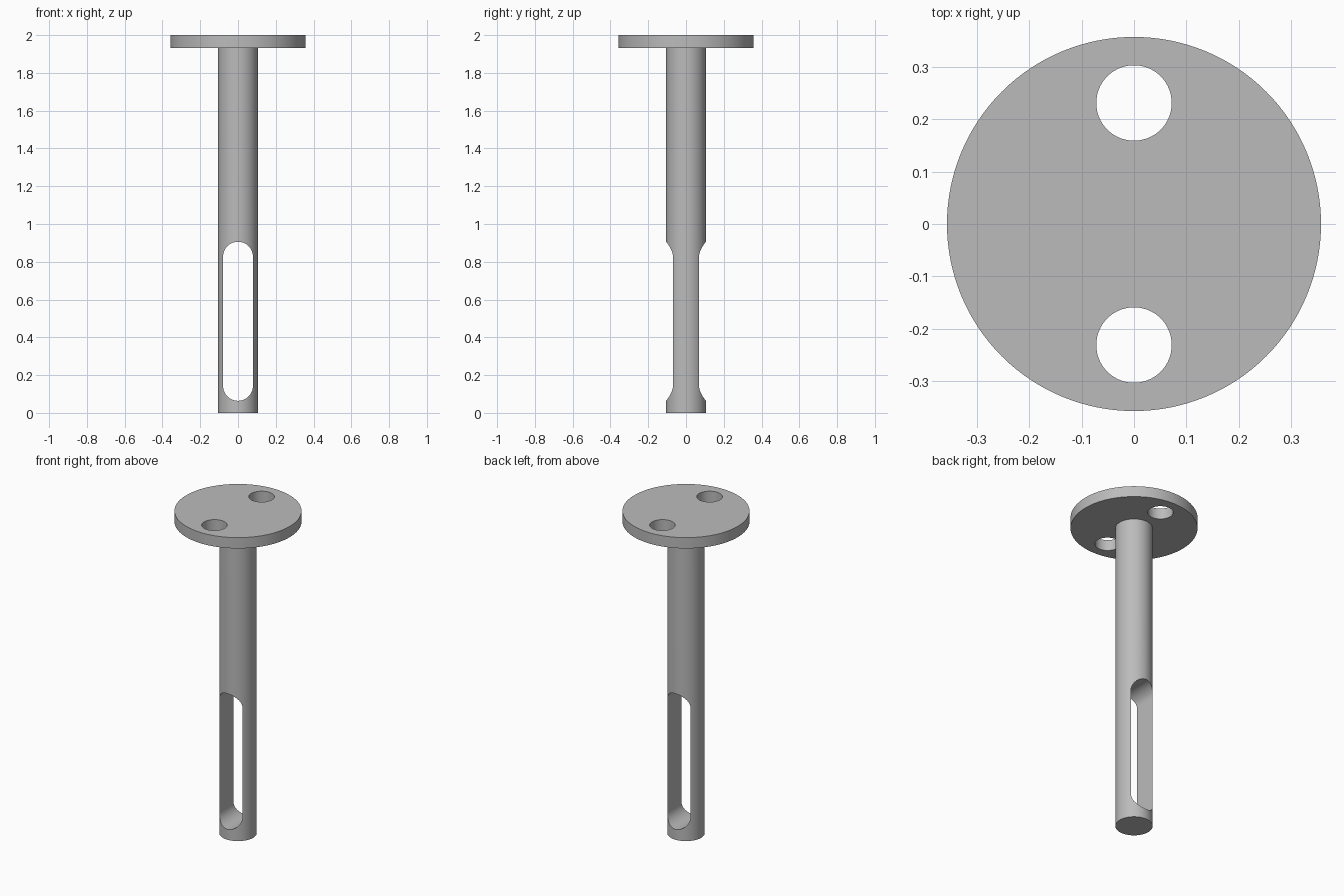
import bpy
import math

cube = bpy.data.objects.get("Cube")
if cube:
    bpy.data.objects.remove(cube, do_unlink=True)

grey = bpy.data.materials.new("plain grey")
grey.use_nodes = True
colour = (0.5, 0.5, 0.5, 1)
grey.diffuse_color = colour
grey.node_tree.nodes["Principled BSDF"].inputs["Base Color"].default_value = colour


def cylinder(name, radius, bottom, top, y=0, sides=96):
    bpy.ops.mesh.primitive_cylinder_add(
        vertices=sides, radius=radius, depth=top - bottom,
        location=(0, y, (bottom + top) / 2))
    obj = bpy.context.object
    obj.name = name
    obj.data.materials.append(grey)
    return obj


def slot_cutter(name, radius, bottom, top, depth):
    """Prism with rounded ends, running along y."""
    steps = 32
    outline = []
    for centre, start in ((top - radius, 0), (bottom + radius, math.pi)):
        for i in range(steps + 1):
            a = start + math.pi * i / steps
            outline.append((radius * math.cos(a), centre + radius * math.sin(a)))
    n = len(outline)
    verts = [(x, y, z) for y in (-depth, depth) for x, z in outline]
    faces = [tuple(range(n)), tuple(reversed(range(n, 2 * n)))]
    faces += [(i, i + n, (i + 1) % n + n, (i + 1) % n) for i in range(n)]
    mesh = bpy.data.meshes.new(name)
    mesh.from_pydata(verts, [], faces)
    mesh.materials.append(grey)
    obj = bpy.data.objects.new(name, mesh)
    bpy.context.collection.objects.link(obj)
    return obj


def cut(target, cutter):
    mod = target.modifiers.new("cut", "BOOLEAN")
    mod.operation = "DIFFERENCE"
    mod.solver = "EXACT"
    mod.object = cutter
    bpy.ops.object.select_all(action="DESELECT")
    bpy.context.view_layer.objects.active = target
    target.select_set(True)
    bpy.ops.object.modifier_apply(modifier=mod.name)
    bpy.data.objects.remove(cutter, do_unlink=True)


# Round plate with two through holes
plate = cylinder("top_plate", 0.357, 1.933, 2.0, sides=128)
for side in (-1, 1):
    cut(plate, cylinder("hole_cutter", 0.072, 1.8, 2.1, y=side * 0.231, sides=64))

# Stem with a long slot running front to back
stem = cylinder("slotted_stem", 0.105, 0, 1.94)
cut(stem, slot_cutter("slot_cutter", 0.079, 0.064, 0.906, 0.3))

# Smooth round walls, sharp rims
for part in (plate, stem):
    bpy.ops.object.select_all(action="DESELECT")
    bpy.context.view_layer.objects.active = part
    part.select_set(True)
    bpy.ops.object.shade_smooth_by_angle(angle=math.radians(30))
